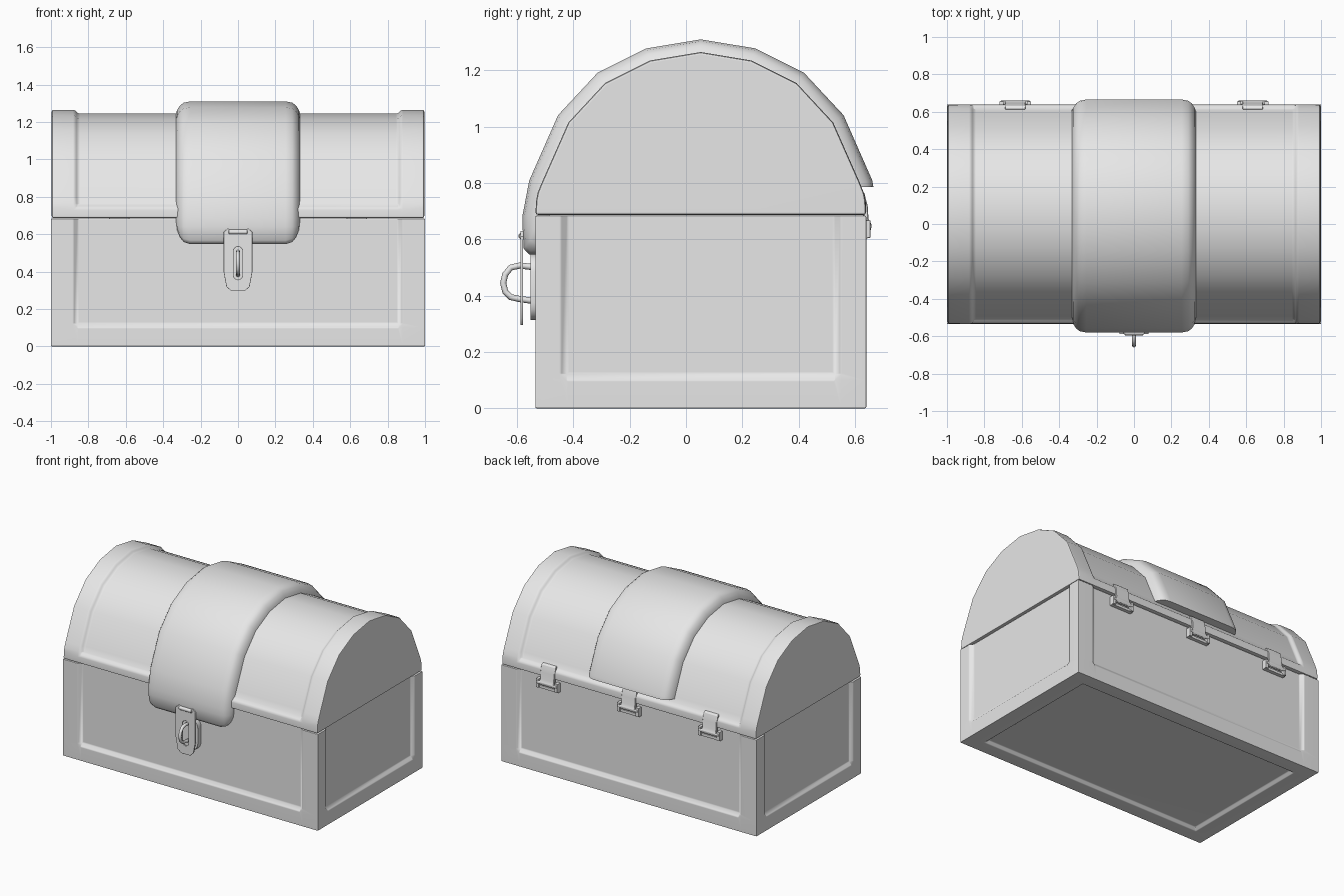
import bpy, bmesh, math
from mathutils import Vector

if "Cube" in bpy.data.objects:
    bpy.data.objects.remove(bpy.data.objects["Cube"])

YC, HY = 0.0525, 0.5875      # chest middle and half depth
DEPTH = 0.02                 # recess of the panels
SEAM = 0.687

grey = bpy.data.materials.new("plain grey")
grey.diffuse_color = (0.8, 0.8, 0.8, 1)
grey.use_nodes = True
grey.node_tree.nodes["Principled BSDF"].inputs["Base Color"].default_value = grey.diffuse_color


def finish(ob, bevel=0.0, segments=2, angle=40):
    """Bevel, smooth and colour an object."""
    ob.data.materials.clear()
    ob.data.materials.append(grey)
    bpy.ops.object.select_all(action='DESELECT')
    bpy.context.view_layer.objects.active = ob
    ob.select_set(True)
    if bevel:
        m = ob.modifiers.new("bevel", 'BEVEL')
        m.width, m.segments, m.limit_method = bevel, segments, 'ANGLE'
        m.angle_limit = math.radians(32)
        bpy.ops.object.modifier_apply(modifier=m.name)
    bpy.ops.object.shade_smooth_by_angle(angle=math.radians(angle))
    if bevel:
        ob.modifiers.new("weighted", 'WEIGHTED_NORMAL').keep_sharp = True
    return ob


def from_bmesh(name, bm):
    bmesh.ops.recalc_face_normals(bm, faces=bm.faces)
    me = bpy.data.meshes.new(name)
    bm.to_mesh(me)
    bm.free()
    ob = bpy.data.objects.new(name, me)
    bpy.context.collection.objects.link(ob)
    return ob


def loft(bm, rings, caps=True):
    """Join closed rings of points with quads."""
    vs = [[bm.verts.new(p) for p in r] for r in rings]
    n = len(vs[0])
    for a, b in zip(vs, vs[1:]):
        for i in range(n):
            j = (i + 1) % n
            bm.faces.new((a[i], a[j], b[j], b[i]))
    if caps:
        return bm.faces.new(vs[0]), bm.faces.new(vs[-1])


def box(name, x, y, z, bevel=0.004):
    bm = bmesh.new()
    ring = [(x[0], y[0]), (x[1], y[0]), (x[1], y[1]), (x[0], y[1])]
    loft(bm, [[(p, q, h) for p, q in ring] for h in z])
    return finish(from_bmesh(name, bm), bevel)


def rod(name, x, y, z, r, half):
    bpy.ops.mesh.primitive_cylinder_add(vertices=12, radius=r, depth=2 * half,
                                        location=(x, y, z), rotation=(0, math.pi / 2, 0))
    ob = bpy.context.object
    ob.name = name
    return finish(ob, 0.003, 1)


def plate(name, outlines, y, thick):
    """Flat plate facing front; later outlines are holes."""
    cu = bpy.data.curves.new(name, 'CURVE')
    cu.dimensions, cu.fill_mode = '2D', 'BOTH'
    cu.extrude, cu.bevel_depth = thick / 2 - 0.002, 0.002
    for pts in outlines:
        sp = cu.splines.new('POLY')
        sp.points.add(len(pts) - 1)
        for p, (u, v) in zip(sp.points, pts):
            p.co = (u, v, 0, 1)
        sp.use_cyclic_u = True
    ob = bpy.data.objects.new(name, cu)
    bpy.context.collection.objects.link(ob)
    ob.location.y, ob.rotation_euler.x = y, math.pi / 2
    bpy.ops.object.select_all(action='DESELECT')
    bpy.context.view_layer.objects.active = ob
    ob.select_set(True)
    bpy.ops.object.convert(target='MESH')
    return finish(bpy.context.object)


def rounded(hx, z0, z1, r, n=5):
    """Rounded rectangle outline centred on x = 0."""
    pts = []
    for k, (sx, cz) in enumerate(((1, z1 - r), (-1, z1 - r), (-1, z0 + r), (1, z0 + r))):
        for i in range(n):
            a = math.pi / 2 * (k + i / (n - 1))
            pts.append((sx * (hx - r) + r * math.cos(a), cz + r * math.sin(a)))
    return pts


# Box body: outline with a panel recess on each side, open at the top
def body_ring(z, d):
    q = [(-1, -HY), (-0.88, -HY), (-0.855, -HY + d), (0.855, -HY + d), (0.88, -HY),
         (1, -HY), (1, -HY + 0.09), (1 - d, -HY + 0.115), (1 - d, HY - 0.115), (1, HY - 0.09)]
    q += [(-x, -y) for x, y in q]
    return [(x, y + YC, z) for x, y in q]


bm = bmesh.new()
bottom, _ = loft(bm, [body_ring(0, 0), body_ring(0.1, 0), body_ring(0.125, DEPTH),
                      body_ring(SEAM - 0.003, DEPTH)])
bmesh.ops.recalc_face_normals(bm, faces=bm.faces)
for v in bottom.verts:
    v.co.z = 0
# underside panel, made of a rim, a slope and a recessed floor
bmesh.ops.delete(bm, geom=[bottom], context='FACES_ONLY')
rim = [v for v in bm.verts if v.co.z < 0.001]
rim_edges = [e for e in bm.edges if all(v.co.z < 0.001 for v in e.verts)]
for fx, fy, z in ((0.88, 0.83, 0), (0.86, 0.80, DEPTH)):
    out = bmesh.ops.extrude_edge_only(bm, edges=rim_edges)['geom']
    for v in (g for g in out if isinstance(g, bmesh.types.BMVert)):
        v.co.x = max(-fx, min(fx, v.co.x))
        v.co.y = YC + max(-HY * fy, min(HY * fy, v.co.y - YC))
        v.co.z = z
    rim_edges = [g for g in out if isinstance(g, bmesh.types.BMEdge)]
bmesh.ops.contextual_create(bm, geom=rim_edges)
bmesh.ops.remove_doubles(bm, verts=bm.verts, dist=0.0005)
finish(from_bmesh("box_body", bm), 0.008)

# Arch profile shared by the lid and its band
half = [(-HY, SEAM), (-0.584, 0.74), (-0.579, 0.765), (-0.565, 0.80), (-0.47, 1.015),
        (-0.34, 1.155), (-0.18, 1.235), (0, 1.265)]
arch = half + [(-y, z) for y, z in reversed(half[:-1])]


def push(p, off):
    c = Vector((0, SEAM))
    v = Vector(p)
    return v + (v - c).normalized() * off


# Lid: raised end rims and bottom rails around a recessed panel
def lid_ring(x, off):
    out = []
    for i, p in enumerate(arch):
        rail = i < 2 or i > len(arch) - 3
        q = push(p, 0 if rail else off)
        out.append((x, q[0] + YC, q[1]))
    return out


bm = bmesh.new()
loft(bm, [lid_ring(x, o) for x, o in ((-0.996, 0), (-0.872, 0), (-0.855, -DEPTH),
                                      (0.855, -DEPTH), (0.872, 0), (0.996, 0))])
finish(from_bmesh("lid", bm), 0.01)

# Lid band: wide raised strap with a rounded flap at the front
stations = [(0.335, -0.03, 0.69), (0.325, 0.0, 0.62), (0.31, 0.023, 0.585),
            (0.29, 0.038, 0.558), (0.255, 0.045, 0.547)]
stations = [(-x, o, z) for x, o, z in stations] + [(x, o, z) for x, o, z in reversed(stations)]
bm = bmesh.new()
rows = []
for x, off, low in stations:
    y = -HY - off
    row = [(-HY + 0.04, low), (y + 0.022, low), (y + 0.004, low + 0.02 * (off + 0.03) / 0.075),
           (y, max(low + 0.02, 0.64))]
    row += [tuple(push(p, off)) for p in arch[:1] + arch[3:-3]]
    row += [(0.568 + off, 0.785), (0.55, 0.785)]
    rows.append([bm.verts.new((x, p + YC, z)) for p, z in row])
for a, b in zip(rows, rows[1:]):
    for i in range(len(a) - 1):
        bm.faces.new((a[i], a[i + 1], b[i + 1], b[i]))
bm.faces.new(rows[0])
bm.faces.new(rows[-1])
finish(from_bmesh("lid_band", bm), angle=50)

# Latch: slotted hasp, its knuckle, the staple plate and loop
hasp = [(0.075, 0.61), (0.055, 0.628), (0.03, 0.615), (-0.03, 0.615), (-0.055, 0.628), (-0.075, 0.61),
        (-0.075, 0.40), (-0.06, 0.32), (-0.035, 0.298), (0.035, 0.298), (0.06, 0.32), (0.075, 0.40)]
plate("latch_hasp", [hasp, rounded(0.026, 0.355, 0.535, 0.025)], -0.583, 0.01)
rod("latch_knuckle", 0, -0.582, 0.612, 0.013, 0.05)
plate("staple_plate", [rounded(0.07, 0.315, 0.545, 0.06)], -0.532, 0.04)

cu = bpy.data.curves.new("staple_loop", 'CURVE')
cu.dimensions, cu.bevel_depth, cu.bevel_resolution = '3D', 0.011, 2
path = [(-0.53, 0.50), (-0.59, 0.507), (-0.622, 0.5), (-0.642, 0.475), (-0.649, 0.445),
        (-0.642, 0.415), (-0.622, 0.395), (-0.59, 0.388), (-0.53, 0.38)]
sp = cu.splines.new('POLY')
sp.points.add(len(path) - 1)
for p, (y, z) in zip(sp.points, path):
    p.co = (0, y, z, 1)
loop = bpy.data.objects.new("staple_loop", cu)
bpy.context.collection.objects.link(loop)
bpy.ops.object.select_all(action='DESELECT')
bpy.context.view_layer.objects.active = loop
loop.select_set(True)
bpy.ops.object.convert(target='MESH')
finish(bpy.context.object, angle=60)

# Back hinges: strap over a bar held in an open bracket
strap = [(0.612, 0.775), (0.632, 0.768), (0.645, 0.72), (0.648, 0.672), (0.66, 0.65), (0.655, 0.63),
         (0.635, 0.63), (0.63, 0.68), (0.62, 0.72)]
for i, cx in enumerate((-0.635, 0, 0.635)):
    bm = bmesh.new()
    loft(bm, [[(cx + s, y, z) for y, z in strap] for s in (-0.055, 0.055)])
    finish(from_bmesh(f"hinge_strap_{i}", bm), 0.003, 1)
    rod(f"hinge_bar_{i}", cx, 0.648, 0.645, 0.011, 0.08)
    box(f"hinge_bracket_{i}", (cx - 0.085, cx + 0.085), (0.61, 0.645), (0.602, 0.622))
    for s in (-1, 1):
        xs = sorted((cx + s * 0.062, cx + s * 0.085))
        box(f"hinge_ear_{i}_{'left' if s < 0 else 'right'}", xs, (0.61, 0.655), (0.605, 0.668))
